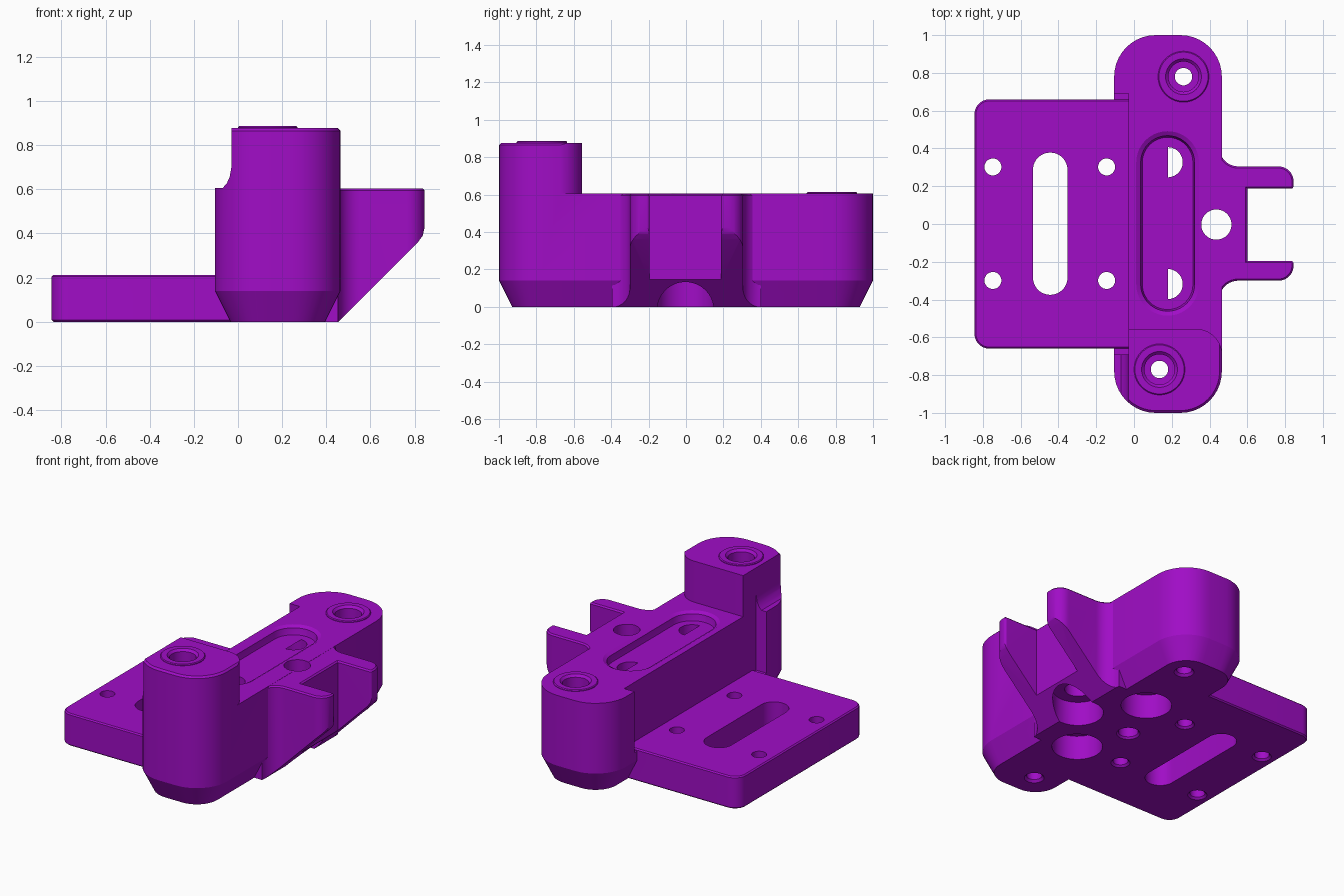
import bpy, bmesh, math
from mathutils import Vector

if "Cube" in bpy.data.objects:
    bpy.data.objects.remove(bpy.data.objects["Cube"])

purple = bpy.data.materials.new("purple plastic")
purple.diffuse_color = (0.352, 0.004, 0.565, 1)
purple.use_nodes = True
purple.node_tree.nodes["Principled BSDF"].inputs["Base Color"].default_value = purple.diffuse_color


def rounded(points, steps=10):
    """Counter-clockwise (x, y, radius) corners -> outline with arcs."""
    out = []
    for i, (x, y, r) in enumerate(points):
        p = Vector((x, y))
        if r == 0:
            out.append(p)
            continue
        a = (Vector(points[i - 1][:2]) - p).normalized()
        b = (Vector(points[(i + 1) % len(points)][:2]) - p).normalized()
        half = a.angle(b) / 2
        centre = p + (a + b).normalized() * (r / math.sin(half))
        s = p + a * (r / math.tan(half)) - centre
        e = p + b * (r / math.tan(half)) - centre
        sweep = math.atan2(s.x * e.y - s.y * e.x, s.dot(e))
        for k in range(steps + 1):
            t = sweep * k / steps
            out.append(centre + Vector((s.x * math.cos(t) - s.y * math.sin(t),
                                        s.x * math.sin(t) + s.y * math.cos(t))))
    return out


def inset(outline, d):
    """Move a counter-clockwise outline inward by d."""
    res = []
    n = len(outline)
    for i, p in enumerate(outline):
        u = (p - outline[i - 1]).normalized()
        v = (outline[(i + 1) % n] - p).normalized()
        nu, nv = Vector((-u.y, u.x)), Vector((-v.y, v.x))
        res.append(p + (nu + nv) * (d / (1 + nu.dot(nv))))
    return res


def make(name, rings):
    """Skin a list of equal rings of 3D points into a closed solid."""
    bm = bmesh.new()
    loops = [[bm.verts.new(p) for p in ring] for ring in rings]
    n = len(loops[0])
    for a, b in zip(loops, loops[1:]):
        for i in range(n):
            j = (i + 1) % n
            bm.faces.new((a[i], a[j], b[j], b[i]))
    bm.faces.new(loops[0][::-1])
    bm.faces.new(loops[-1])
    bm.normal_update()
    if bm.calc_volume(signed=True) < 0:
        bmesh.ops.reverse_faces(bm, faces=bm.faces[:])
    me = bpy.data.meshes.new(name)
    bm.to_mesh(me)
    bm.free()
    ob = bpy.data.objects.new(name, me)
    bpy.context.scene.collection.objects.link(ob)
    me.materials.append(purple)
    return ob


def prism(name, points, layers):
    """Upright solid; layers are (z, inset) pairs."""
    o = rounded(points)
    return make(name, [[(p.x, p.y, z) for p in inset(o, d)] for z, d in layers])


def rect(x0, x1, y0, y1, r=0):
    return [(x0, y0, r), (x1, y0, r), (x1, y1, r), (x0, y1, r)]


def side_prism(name, xz, y0, y1):
    return make(name, [[(x, y, z) for x, z in xz] for y in (y0, y1)])


def turned(name, x, y, layers, n=40):
    """Round solid; layers are (z, radius) pairs."""
    return make(name, [[(x + r * math.cos(i * math.tau / n),
                         y + r * math.sin(i * math.tau / n), z)
                        for i in range(n)] for z, r in layers])


def volume(mesh):
    bm = bmesh.new()
    bm.from_mesh(mesh)
    v = bm.calc_volume(signed=True)
    bm.free()
    return v


def combine(target, other, op):
    """Boolean with the first solver that gives a plausible volume."""
    va, vb = volume(target.data), volume(other.data)
    low, high = (max(va, vb), va + vb) if op == 'UNION' else (va - vb, va)
    for solver in ('MANIFOLD', 'EXACT', 'FLOAT'):
        mod = target.modifiers.new("join", 'BOOLEAN')
        mod.operation, mod.object, mod.solver = op, other, solver
        bpy.context.view_layer.update()
        dg = bpy.context.evaluated_depsgraph_get()
        new = bpy.data.meshes.new_from_object(target.evaluated_get(dg))
        target.modifiers.remove(mod)
        v = volume(new)
        if (len(new.polygons) > 5 and v > 0.001 and abs(v - va) > 1e-7
                and low - 1e-4 < v < high + 1e-4):
            target.data = new
            break
    bpy.data.objects.remove(other)


def add(o):
    combine(body, o, 'UNION')


def cut(o):
    combine(body, o, 'DIFFERENCE')


# Long body at full post height, chamfered foot
body = prism("mount_body", rect(-0.105, 0.465, -1, 1, 0.22),
             [(0, 0.07), (0.14, 0), (0.865, 0), (0.877, 0.012)])

# Lower everything but the front post
cut(prism("top_cutter", [(-1, -0.555, 0), (0.467, -0.555, 0.14), (0.467, -1.3, 0),
                         (1, -1.3, 0), (1, 1.3, 0), (-1, 1.3, 0)],
          [(0.605, 0), (1.2, 0)]))
# Flat left face of the post with a curved run-out onto the flange
cut(side_prism("post_side_cutter",
               [(-0.3, 0.606), (-0.07, 0.606), (-0.052, 0.625), (-0.038, 0.655),
                (-0.03, 0.70), (-0.03, 1.2), (-0.3, 1.2)], -1.3, 1.3))
# Step the middle wall back between the end flanges
cut(prism("wall_cutter", rect(-0.5, -0.03, -0.69, 0.69), [(0.2, 0), (1.2, 0)]))

# Base plate
add(prism("base_plate", [(-0.845, -0.66, 0.08), (0.1, -0.66, 0), (0.1, 0.66, 0),
                         (-0.845, 0.66, 0.08)],
          [(0, 0.008), (0.008, 0), (0.205, 0), (0.213, 0.008)]))

# Forked bracket on the right, sloped underneath
bracket = prism("bracket",
                [(0.3, -0.6, 0), (0.452, -0.6, 0), (0.452, -0.30, 0.1),
                 (0.845, -0.30, 0.08), (0.845, -0.195, 0.015), (0.6, -0.195, 0),
                 (0.6, 0.187, 0), (0.845, 0.187, 0.015), (0.845, 0.305, 0.08),
                 (0.452, 0.305, 0.1), (0.452, 0.6, 0), (0.3, 0.6, 0)],
                [(0.0, 0), (0.595, 0), (0.604, 0.009)])
combine(bracket, side_prism("slope_cutter",
                            [(0.355, -0.1), (0.815, 0.36), (0.837, 0.39), (0.846, 0.43),
                             (1.2, 0.43), (1.2, -0.1)], -0.8, 0.8), 'DIFFERENCE')
# Foot chamfer continues past the bracket wings
for y0, y1 in ((-0.7, -0.395), (0.4, 0.7)):
    combine(bracket, side_prism("wing_cutter", [(0.37, -0.02), (0.455, 0.14),
                                                (0.9, 0.14), (0.9, -0.02)],
                                y0, y1), 'DIFFERENCE')
add(bracket)

# Raised bosses with stepped screw holes
for x, y, top in ((0.135, -0.77, 0.877), (0.262, 0.78, 0.605)):
    add(turned("boss", x, y, [(top - 0.05, 0.135), (top + 0.004, 0.135),
                              (top + 0.009, 0.13)]))
    t = top + 0.009
    cut(turned("boss_hole", x, y, [(-0.1, 0.06), (0.0, 0.06), (0.015, 0.046),
                                   (t - 0.2, 0.046), (t - 0.199, 0.08),
                                   (t - 0.015, 0.08), (t, 0.095), (t + 0.1, 0.095)]))

# Long pocket in the top
cut(prism("pocket", rect(0.01, 0.346, -0.487, 0.493, 0.1675),
          [(0.55, 0.034), (0.565, 0.03), (0.592, 0.025), (0.606, 0), (0.7, 0)]))

# Large bolt holes, counterbored from below
for x, y in ((0.178, 0.327), (0.178, -0.318), (0.436, -0.003)):
    cut(turned("bolt_hole", x, y, [(-0.1, 0.152), (0.16, 0.152),
                                   (0.161, 0.08), (0.8, 0.08)]))
# Blind hole underneath
cut(turned("blind_hole", 0.045, 0, [(-0.1, 0.07), (0, 0.07), (0.012, 0.06), (0.3, 0.06)]))

# Plate screw holes and slot
for x in (-0.747, -0.145):
    for y in (-0.299, 0.302):
        cut(turned("plate_hole", x, y, [(-0.1, 0.058), (0, 0.058),
                                        (0.012, 0.045), (0.4, 0.045)]))
cut(prism("plate_slot", rect(-0.535, -0.352, -0.375, 0.378, 0.0914),
          [(-0.1, 0), (0.4, 0)]))

# Smooth the curved walls, keep the edges crisp
body.hide_render = False
bpy.context.view_layer.objects.active = body
body.select_set(True)
bpy.ops.object.shade_smooth_by_angle(angle=math.radians(25))
